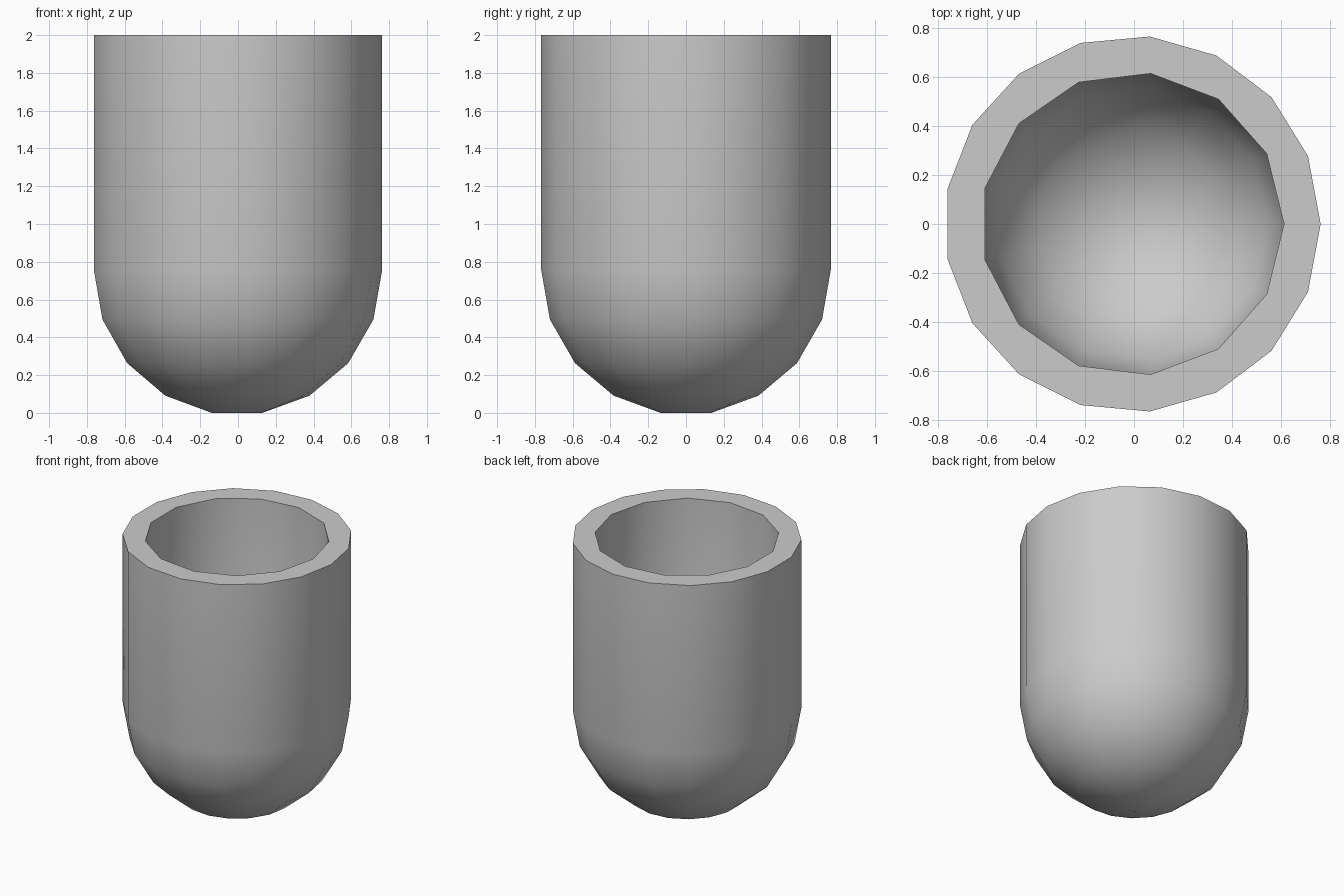
import bpy, bmesh
from math import sin, cos, pi, radians

cube = bpy.data.objects.get("Cube")
if cube:
    bpy.data.objects.remove(cube)

OUTER_R, INNER_R = 0.77, 0.62
OUTER_SIDES, INNER_SIDES = 17, 13
HEIGHT, DOME_Z, SHIFT_X = 2.0, 0.758, -0.0065

clay = bpy.data.materials.new("plain grey")
clay.use_nodes = True
grey = (0.6, 0.6, 0.6, 1)
clay.diffuse_color = grey
clay.node_tree.nodes["Principled BSDF"].inputs["Base Color"].default_value = grey

bm = bmesh.new()


def ring(radius, z, sides):
    return [bm.verts.new((radius * cos(2 * pi * i / sides) + SHIFT_X,
                          radius * sin(2 * pi * i / sides), z)) for i in range(sides)]


def round_bottomed_wall(radius, sides):
    """Straight wall on a half-sphere with a small flat base; returns the rim edges."""
    bands = (sides + 1) // 2
    loops = []
    for i in range((bands + 1) // 2):
        polar = pi * (i + 0.5) / bands
        loops.append(ring(radius * sin(polar), DOME_Z - radius * cos(polar), sides))
    loops.append(ring(radius, HEIGHT, sides))
    bm.faces.new(loops[0][::-1])
    for low, high in zip(loops, loops[1:]):
        for i in range(sides):
            j = (i + 1) % sides
            bm.faces.new((low[i], low[j], high[j], high[i]))
    rim = loops[-1]
    return [bm.edges.get((rim[i], rim[i - 1])) for i in range(sides)]


# Outer shell, inner hollow and the flat rim joining them
rim_edges = round_bottomed_wall(OUTER_R, OUTER_SIDES)
rim_edges += round_bottomed_wall(INNER_R, INNER_SIDES)
bmesh.ops.triangle_fill(bm, use_beauty=True, edges=rim_edges, normal=(0, 0, 1))
bmesh.ops.recalc_face_normals(bm, faces=bm.faces)

mesh = bpy.data.meshes.new("round_bottomed_cup")
bm.to_mesh(mesh)
bm.free()
mesh.materials.append(clay)
cup = bpy.data.objects.new("round_bottomed_cup", mesh)
bpy.context.collection.objects.link(cup)

# Smooth walls with crisp rim edges
bpy.ops.object.select_all(action='DESELECT')
cup.select_set(True)
bpy.context.view_layer.objects.active = cup
bpy.ops.object.shade_smooth_by_angle(angle=radians(35))
